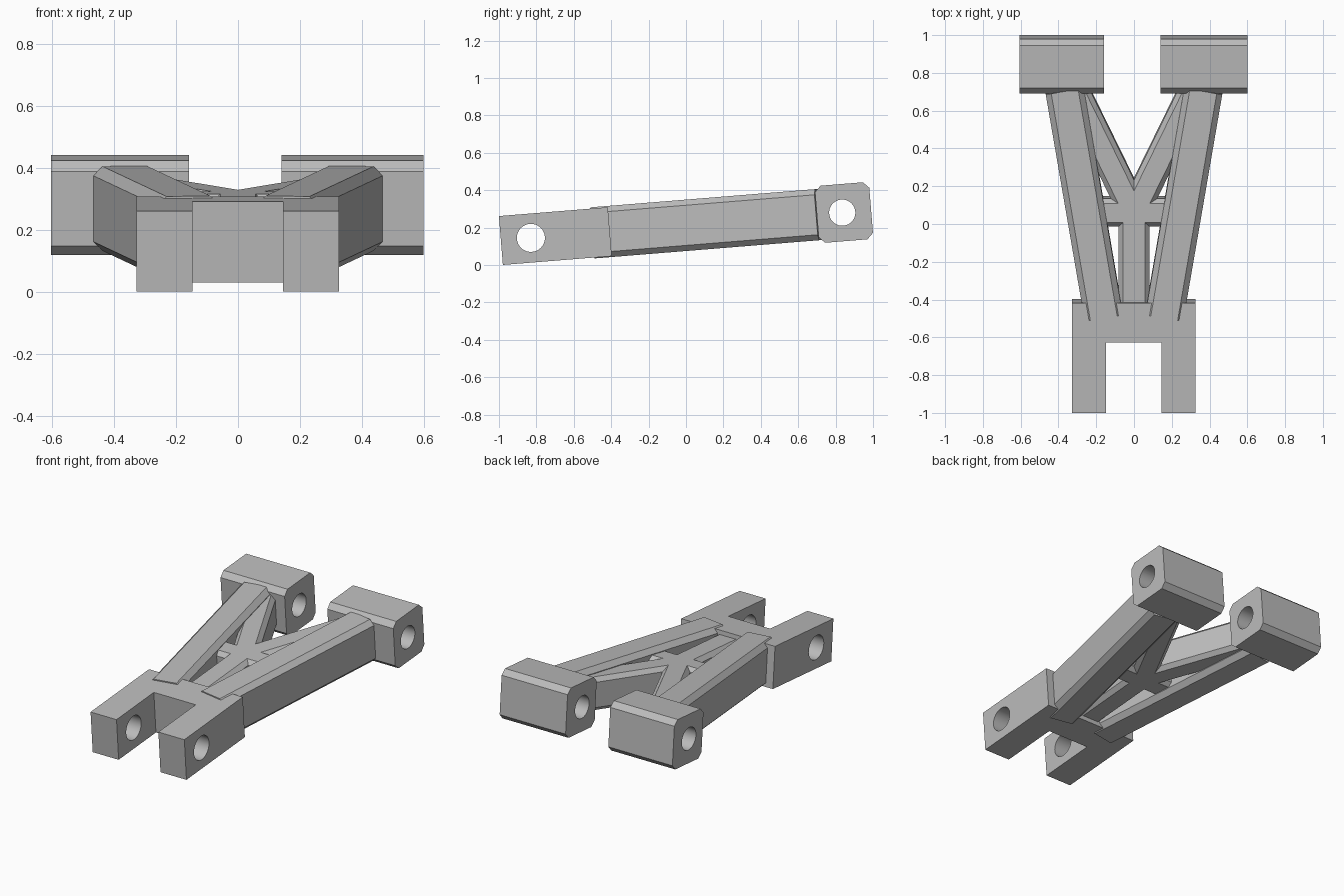
import bpy, bmesh, math
from mathutils import Matrix, Vector

if "Cube" in bpy.data.objects:
    bpy.data.objects.remove(bpy.data.objects["Cube"])

GREY = bpy.data.materials.new("plain grey")
GREY.use_nodes = True
GREY.diffuse_color = (0.5, 0.5, 0.5, 1)
GREY.node_tree.nodes["Principled BSDF"].inputs["Base Color"].default_value = (0.5, 0.5, 0.5, 1)

# Everything is laid out flat, then tipped up towards the back
TILT = Matrix.Translation((0, 0, 0.2125)) @ Matrix.Rotation(math.atan(0.081), 4, 'X')


def prism(name, points, vector):
    """Extrude a closed outline along a vector."""
    bm = bmesh.new()
    face = bm.faces.new([bm.verts.new(p) for p in points])
    made = bmesh.ops.extrude_face_region(bm, geom=[face])["geom"]
    bmesh.ops.translate(bm, vec=vector, verts=[v for v in made if isinstance(v, bmesh.types.BMVert)])
    bmesh.ops.recalc_face_normals(bm, faces=bm.faces)
    bm.transform(TILT)
    mesh = bpy.data.meshes.new(name)
    bm.to_mesh(mesh)
    bm.free()
    mesh.materials.append(GREY)
    obj = bpy.data.objects.new(name, mesh)
    bpy.context.collection.objects.link(obj)
    return obj


def chamfered(w, h, c):
    """Rectangle outline of half sizes w and h with cut corners."""
    return [(w - c, h), (w, h - c), (w, c - h), (w - c, -h),
            (c - w, -h), (-w, c - h), (-w, h - c), (c - w, h)]


def beam(name, start, end, half_width, half_height, chamfer):
    """Chamfered bar between two points on the flat plan."""
    a, b = Vector((*start, 0)), Vector((*end, 0))
    along = b - a
    side = along.cross(Vector((0, 0, 1))).normalized()
    outline = [a + side * p + Vector((0, 0, q))
               for p, q in chamfered(half_width, half_height, chamfer)]
    return prism(name, outline, along)


def bore(obj, y, radius):
    """Cut a round hole across the part, along x."""
    ring = [(-1, y + radius * math.cos(t), radius * math.sin(t))
            for t in (math.tau * i / 48 for i in range(48))]
    cutter = prism("hole_cutter", ring, Vector((2, 0, 0)))
    cutter.hide_render = True
    mod = obj.modifiers.new("hole", 'BOOLEAN')
    mod.operation, mod.solver, mod.object = 'DIFFERENCE', 'EXACT', cutter
    bpy.ops.object.select_all(action='DESELECT')
    bpy.context.view_layer.objects.active = obj
    obj.select_set(True)
    bpy.ops.object.modifier_apply(modifier=mod.name)
    bpy.data.objects.remove(cutter)
    bpy.ops.object.shade_smooth_by_angle(angle=math.radians(30))


# Forked front mount
fork = [(-0.328, -0.993), (-0.147, -0.993), (-0.147, -0.62), (0.145, -0.62),
        (0.145, -0.993), (0.326, -0.993), (0.326, -0.409), (-0.328, -0.409)]
front_fork = prism("front_fork", [(x, y, -0.132) for x, y in fork], Vector((0, 0, 0.262)))
bore(front_fork, -0.832, 0.075)

# Back mounts, one per arm
for name, x in (("left_back_mount", 0.14), ("right_back_mount", -0.605)):
    outline = [(x, 0.8475 + p, q) for p, q in chamfered(0.1455, 0.153, 0.032)]
    bore(prism(name, outline, Vector((0.46 if x > 0 else 0.447, 0, 0))), 0.838, 0.07)

# Main arms and diagonal braces
for side, s in (("left", 1), ("right", -1)):
    beam(side + "_arm", (s * 0.16, -0.49), (s * 0.367, 0.715), 0.102, 0.137, 0.03)
    beam(side + "_brace", (0, 0.065), (s * 0.32, 0.72), 0.077, 0.103, 0.025)

# Inner web: crossbar and centre stem
beam("crossbar", (-0.22, 0.067), (0.22, 0.067), 0.075, 0.103, 0.025)
beam("centre_stem", (0, -0.45), (0, 0.06), 0.082, 0.103, 0.025)
